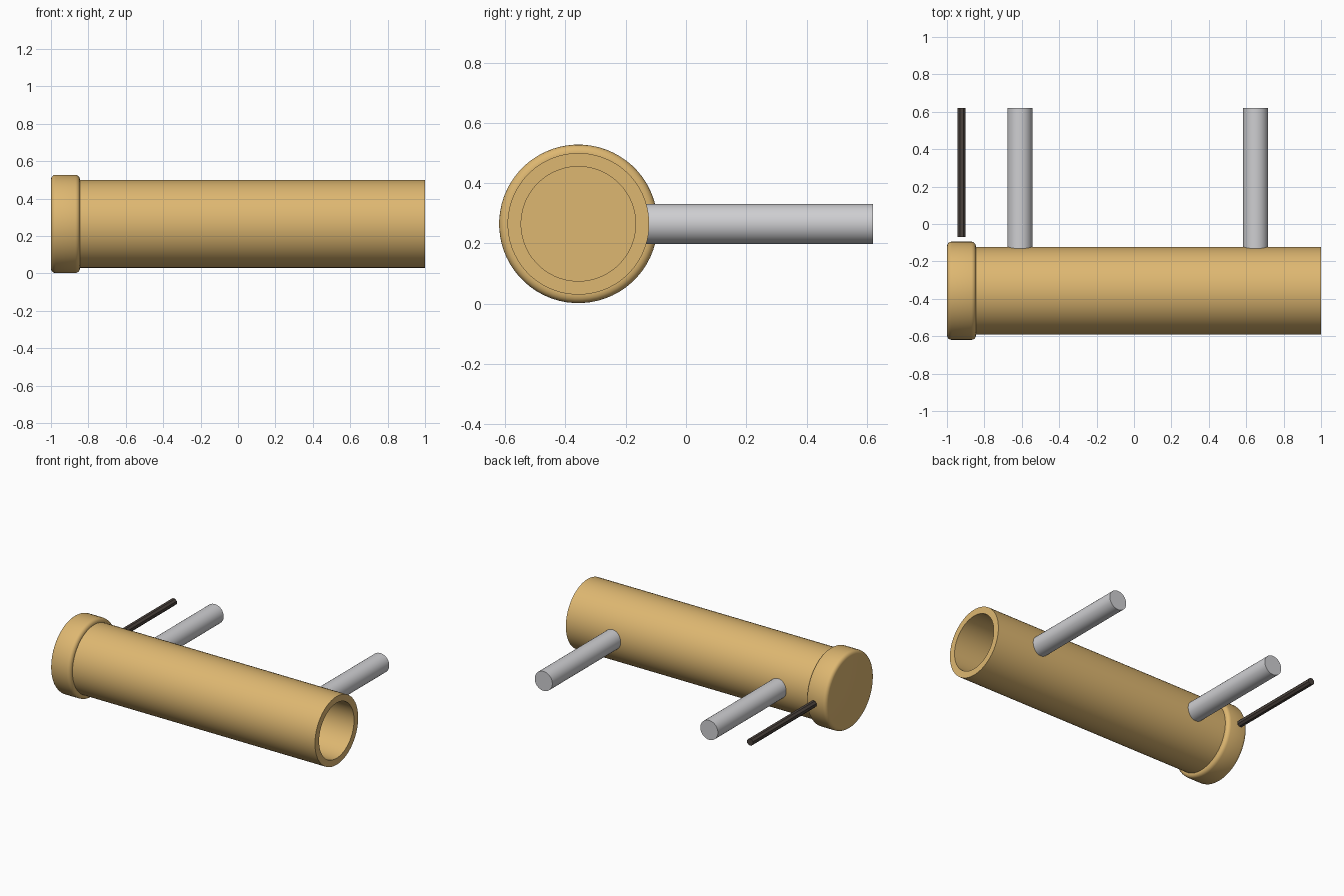
import bpy, bmesh, math
from mathutils import Matrix, Vector

if "Cube" in bpy.data.objects:
    bpy.data.objects.remove(bpy.data.objects["Cube"])

CY, CZ = -0.357, 0.265   # axis of the tube


def material(name, rgb):
    m = bpy.data.materials.new(name)
    m.diffuse_color = (*rgb, 1)
    m.use_nodes = True
    m.node_tree.nodes["Principled BSDF"].inputs["Base Color"].default_value = m.diffuse_color
    return m


tan = material("tan", (0.73, 0.475, 0.165))
steel = material("light grey", (0.62, 0.62, 0.64))
dark = material("dark brown", (0.07, 0.055, 0.047))


def lathe(name, profile, sides, axis, origin, mat, smooth=True):
    """Revolve (distance along axis, radius) points around the axis."""
    turn = Vector((0, 0, 1)).rotation_difference(Vector(axis)).to_matrix().to_4x4()
    bm = bmesh.new()
    rings = []
    for h, r in profile:
        if r == 0:
            rings.append([bm.verts.new((0, 0, h))] * sides)
        else:
            rings.append([bm.verts.new((r * math.cos(a), r * math.sin(a), h))
                          for a in ((i + 0.5) * math.tau / sides for i in range(sides))])
    for lo, hi in zip(rings, rings[1:]):
        for i in range(sides):
            j = (i + 1) % sides
            bm.faces.new(dict.fromkeys((lo[i], lo[j], hi[j], hi[i])))
    bmesh.ops.recalc_face_normals(bm, faces=bm.faces)
    bm.transform(Matrix.Translation(origin) @ turn)
    mesh = bpy.data.meshes.new(name)
    bm.to_mesh(mesh)
    bm.free()
    obj = bpy.data.objects.new(name, mesh)
    bpy.context.collection.objects.link(obj)
    mesh.materials.append(mat)
    if smooth:
        bpy.ops.object.select_all(action='DESELECT')
        obj.select_set(True)
        bpy.context.view_layer.objects.active = obj
        bpy.ops.object.shade_smooth_by_angle(angle=math.radians(35))
    return obj


# Hollow tube, open at the right end, floor inside the collar
lathe("tube", [(-0.95, 0), (-0.95, 0.235), (1, 0.235), (1, 0.19), (-0.86, 0.19), (-0.86, 0)],
      64, (1, 0, 0), (0, CY, CZ), tan)

# Closed end collar with rounded rims
R, B, X0, X1 = 0.263, 0.025, -1.0, -0.845
steps = [i * math.pi / 8 for i in range(5)]
rim = [(X0 + B * (1 - math.cos(a)), R - B * (1 - math.sin(a))) for a in steps]
rim += [(X1 - B * (1 - math.cos(a)), R - B * (1 - math.sin(a))) for a in reversed(steps)]
lathe("collar", [(X0, 0)] + rim + [(X1, 0.23), (-0.87, 0.23), (-0.87, 0)],
      64, (1, 0, 0), (0, CY, CZ), tan)


def rod(name, x, y0, radius, sides, mat, smooth):
    lathe(name, [(y0, 0), (y0, radius), (0.62, radius), (0.62, 0)],
          sides, (0, 1, 0), (x, 0, CZ), mat, smooth)


# Mounting pins and thin rod behind the tube
rod("left_pin", -0.61, -0.155, 0.067, 32, steel, True)
rod("right_pin", 0.65, -0.155, 0.067, 32, steel, True)
rod("thin_rod", -0.922, -0.07, 0.024, 8, dark, False)
